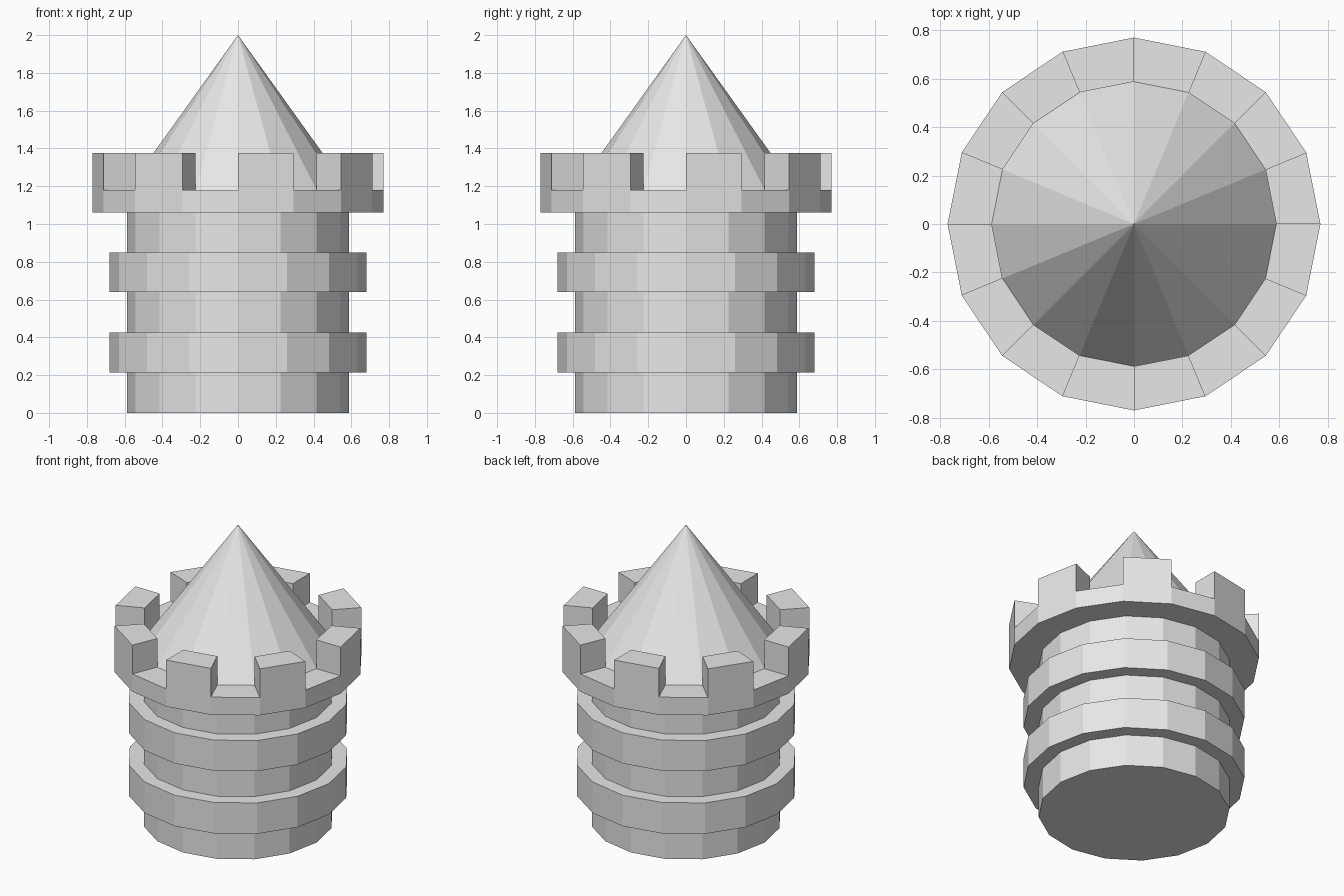
import bpy, bmesh
from math import cos, sin, tau

if "Cube" in bpy.data.objects:
    bpy.data.objects.remove(bpy.data.objects["Cube"], do_unlink=True)

SIDES = 16
CORE, BAND, RIM = 0.588, 0.681, 0.77
FLOOR, CREST, APEX = 1.18, 1.375, 2.0

stone = bpy.data.materials.new("light_grey_stone")
stone.use_nodes = True
stone.diffuse_color = (0.8, 0.8, 0.8, 1)
stone.node_tree.nodes["Principled BSDF"].inputs["Base Color"].default_value = (0.8, 0.8, 0.8, 1)


def lathe(name, profile, first=0, count=SIDES, caps=False):
    """Sweep an (r, z) profile around z over some of the sixteen sides."""
    bm = bmesh.new()
    rings = []
    for k in range(first, first + count + 1):
        a = tau * k / SIDES
        rings.append([bm.verts.new((r * cos(a), r * sin(a), z)) for r, z in profile])
    for near, far in zip(rings, rings[1:]):
        for i in range(len(profile) - 1):
            bm.faces.new((near[i], far[i], far[i + 1], near[i + 1]))
    if caps:
        bm.faces.new(rings[0])
        bm.faces.new(rings[-1][::-1])
    # Weld the seam and the points lying on the axis
    bmesh.ops.remove_doubles(bm, verts=bm.verts, dist=0.0001)
    bmesh.ops.dissolve_degenerate(bm, edges=bm.edges, dist=0.0001)
    bmesh.ops.recalc_face_normals(bm, faces=bm.faces)
    mesh = bpy.data.meshes.new(name)
    bm.to_mesh(mesh)
    bm.free()
    mesh.materials.append(stone)
    obj = bpy.data.objects.new(name, mesh)
    bpy.context.collection.objects.link(obj)
    return obj


# Tower: round wall with two raised bands and an overhanging parapet
wall = [(0, 0), (CORE, 0)]
for low, high, radius in ((0.215, 0.425, BAND), (0.64, 0.848, BAND), (1.06, FLOOR, RIM)):
    wall += [(CORE, low), (radius, low), (radius, high), (CORE, high)]

# Pointed roof closes the tower above the parapet floor
lathe("tower_with_roof", wall + [(0, APEX)])

# Battlements: a block on every other side
block = [(RIM, FLOOR), (RIM, CREST), (CORE, CREST), (CORE, FLOOR)]
for k in range(0, SIDES, 2):
    lathe(f"battlement_{k // 2 + 1}", block, first=k, count=1, caps=True)
